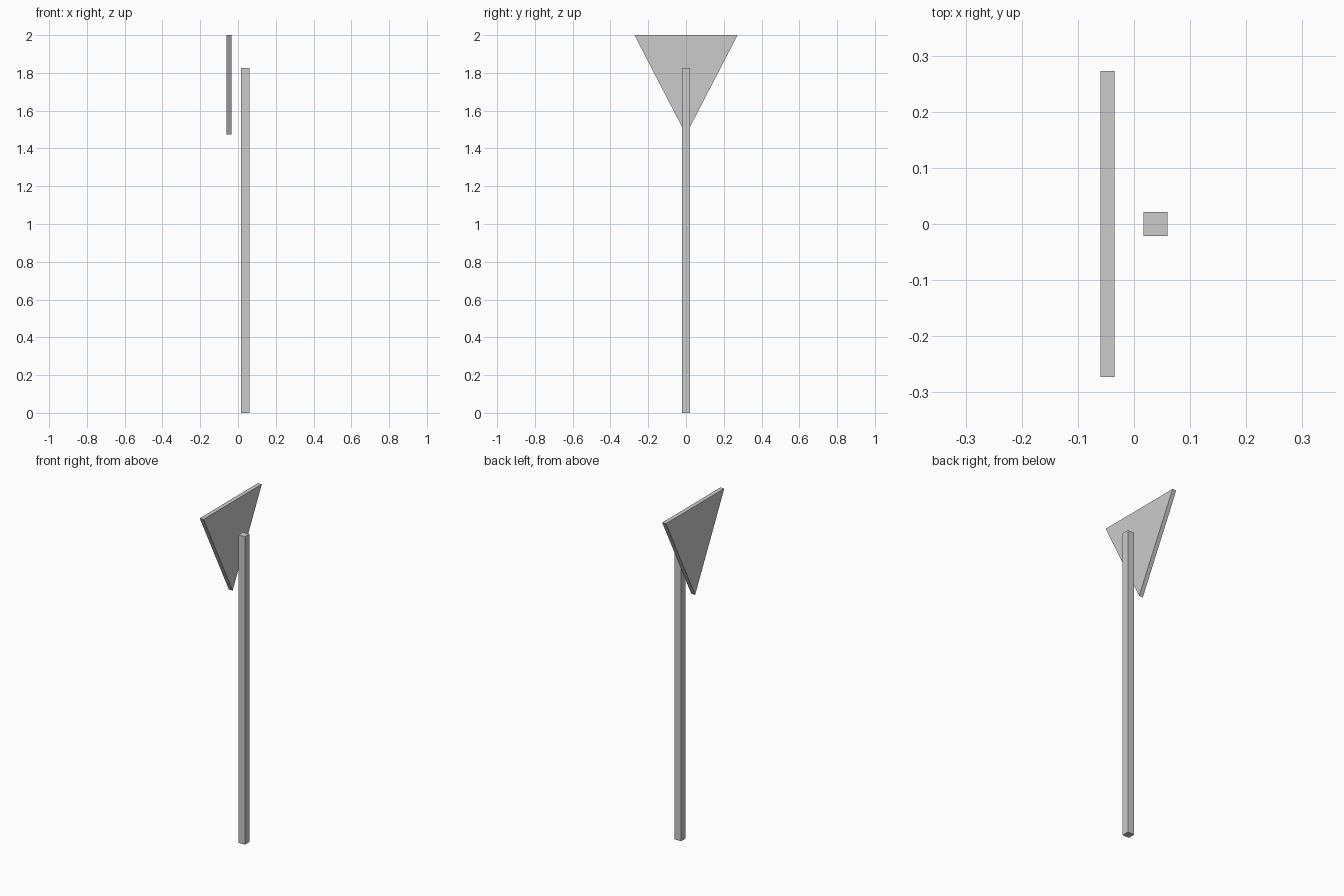
import bpy, bmesh
from mathutils import Vector

if "Cube" in bpy.data.objects:
    bpy.data.objects.remove(bpy.data.objects["Cube"])


def extruded(name, profile, offset):
    """Extrude a closed planar profile along an offset vector."""
    bm = bmesh.new()
    face = bm.faces.new([bm.verts.new(p) for p in profile])
    geom = bmesh.ops.extrude_face_region(bm, geom=[face])["geom"]
    verts = [g for g in geom if isinstance(g, bmesh.types.BMVert)]
    bmesh.ops.translate(bm, verts=verts, vec=Vector(offset))
    bmesh.ops.recalc_face_normals(bm, faces=bm.faces)
    mesh = bpy.data.meshes.new(name)
    bm.to_mesh(mesh)
    bm.free()
    obj = bpy.data.objects.new(name, mesh)
    bpy.context.collection.objects.link(obj)
    return obj


# Square post standing behind the sign
x0, x1, h = 0.017, 0.06, 0.0215
extruded("post", [(x0, -h, 0), (x1, -h, 0), (x1, h, 0), (x0, h, 0)], (0, 0, 1.826))

# Downward-pointing triangular sign plate
extruded("sign_plate", [(-0.06, -0.273, 2), (-0.06, 0.273, 2), (-0.06, 0, 1.473)],
         (0.025, 0, 0))
